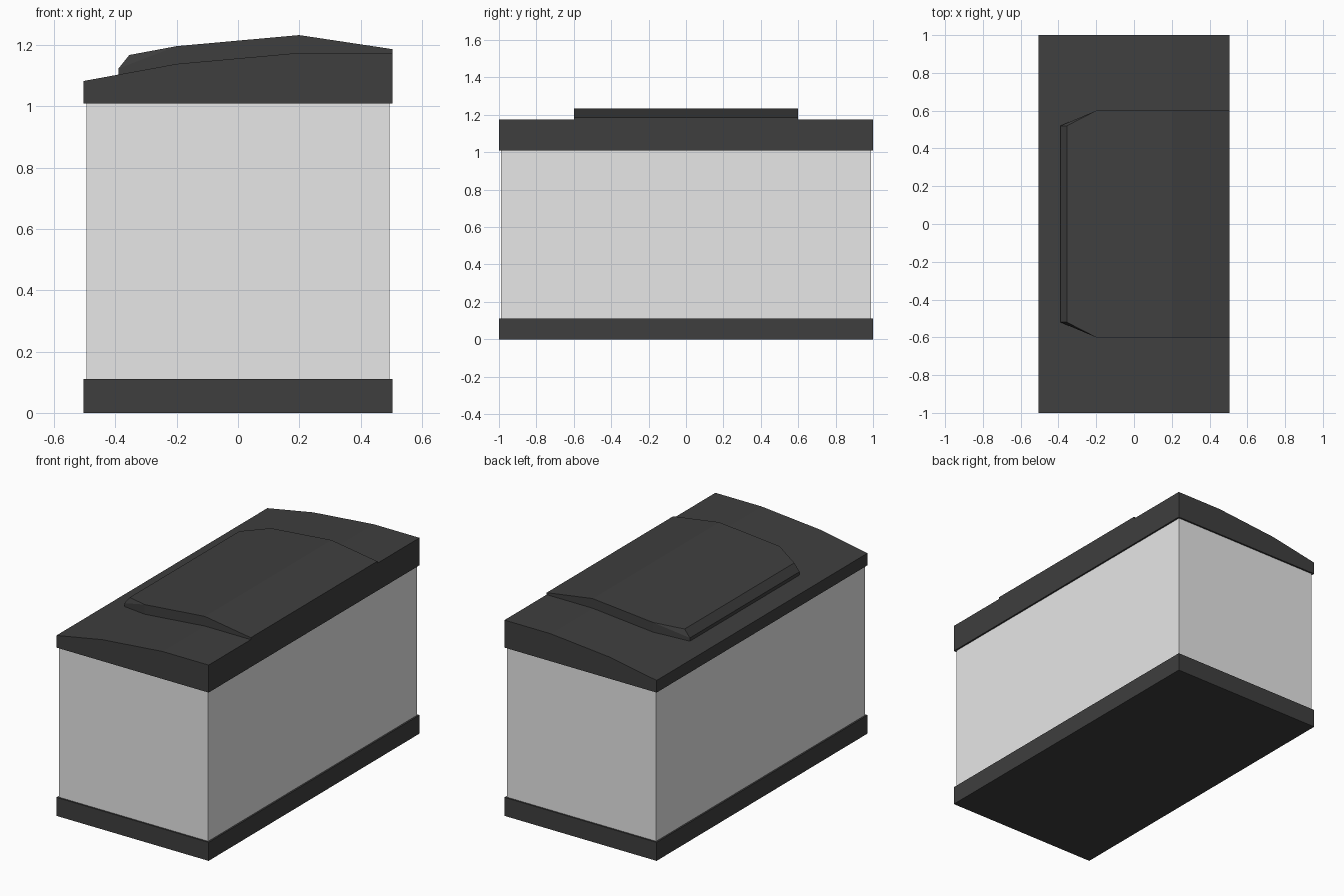
import bpy, bmesh

if "Cube" in bpy.data.objects:
    bpy.data.objects.remove(bpy.data.objects["Cube"])


def material(name, value):
    m = bpy.data.materials.new(name)
    m.diffuse_color = (value, value, value, 1)
    m.use_nodes = True
    m.node_tree.nodes["Principled BSDF"].inputs["Base Color"].default_value = m.diffuse_color
    return m


dark = material("dark_grey", 0.049)
pale = material("pale_grey", 0.8)


def finish(name, bm, mat):
    bmesh.ops.recalc_face_normals(bm, faces=bm.faces)
    me = bpy.data.meshes.new(name)
    bm.to_mesh(me)
    bm.free()
    me.materials.append(mat)
    ob = bpy.data.objects.new(name, me)
    bpy.context.collection.objects.link(ob)
    return ob


def prism(name, rows, sides, mat):
    """Mirror an (x, z, half_width) outline across y and bridge the two sides."""
    bm = bmesh.new()
    near = [bm.verts.new((x, -w, z)) for x, z, w in rows]
    far = [bm.verts.new((x, w, z)) for x, z, w in rows]
    for i in range(len(rows)):
        j = (i + 1) % len(rows)
        bm.faces.new((near[i], near[j], far[j], far[i]))
    for loop in sides:
        for ring in (near, far):
            bm.faces.new([ring[k] for k in loop])
    return finish(name, bm, mat)


def box(name, hx, hy, z0, z1, mat):
    rows = [(-hx, z0, hy), (hx, z0, hy), (hx, z1, hy), (-hx, z1, hy)]
    return prism(name, rows, [range(4)], mat)


HX = 0.505

# Base tray and case body
box("base", HX, 1.0, 0.0, 0.111, dark)
box("body", 0.495, 0.99, 0.111, 1.01, pale)

# Lid with a sloping, faceted top
lid = [(-HX, 1.01), (HX, 1.01), (HX, 1.175), (0.2, 1.175), (-0.2, 1.139), (-HX, 1.083)]
prism("lid", [(x, z, 1.0) for x, z in lid], [range(6)], dark)

# Raised panel on the lid, tapering and bevelled at its left end
panel = [
    (-0.39, 1.10, 0.52), (-0.2, 1.135, 0.6), (0.2, 1.17, 0.6), (HX, 1.17, 0.6),
    (HX, 1.187, 0.6), (0.2, 1.233, 0.6), (-0.2, 1.197, 0.6),
    (-0.355, 1.168, 0.52), (-0.39, 1.124, 0.52),
]
prism("raised_panel", panel, [(0, 1, 6, 8), (8, 6, 7), (1, 2, 5, 6), (2, 3, 4, 5)], dark)
